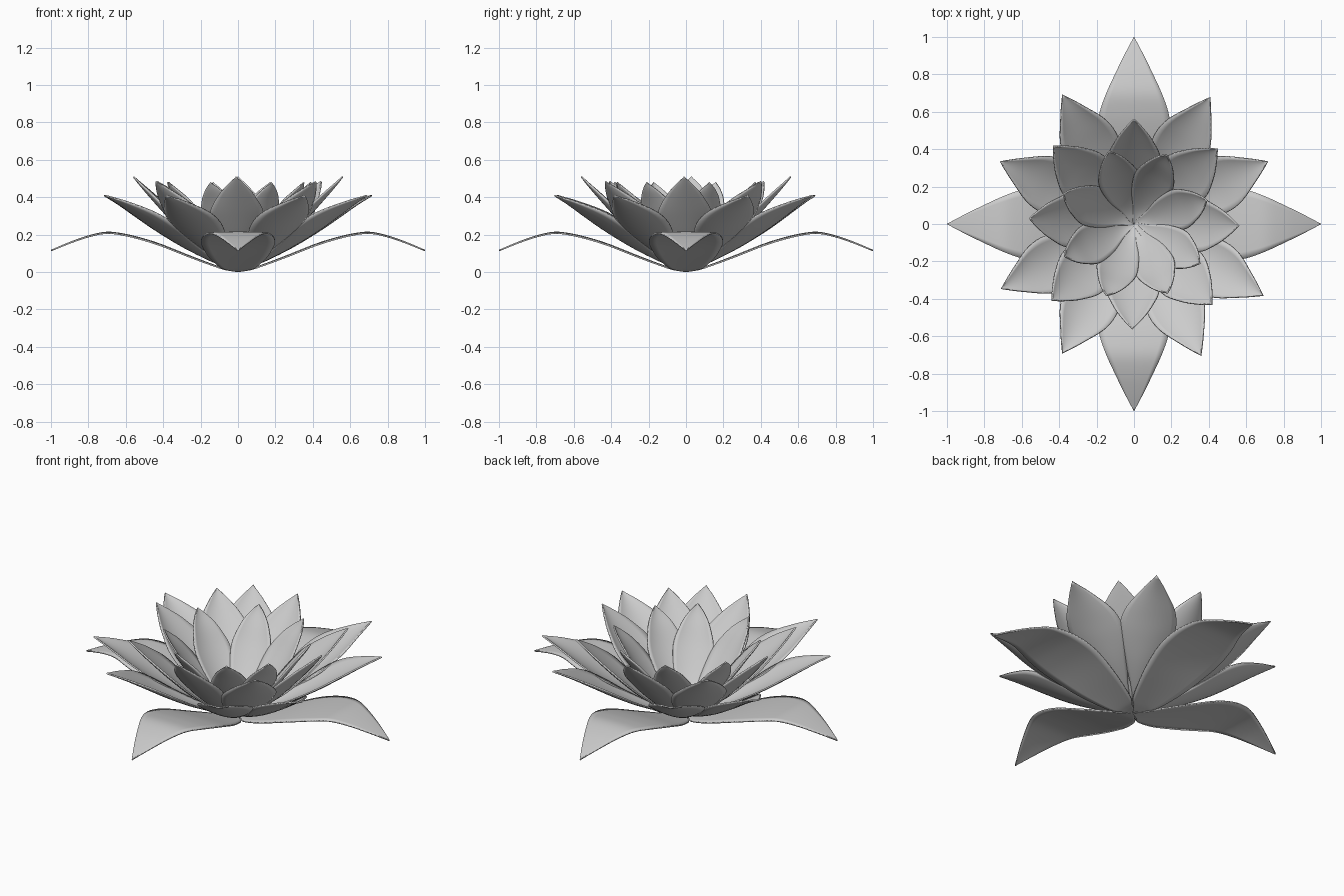
import bpy
from math import radians
from mathutils import Vector

cube = bpy.data.objects.get("Cube")
if cube:
    bpy.data.objects.remove(cube, do_unlink=True)

# One plain grey for the whole flower
grey = bpy.data.materials.new("petal_grey")
grey.use_nodes = True
colour = (0.6, 0.6, 0.6, 1)
grey.diffuse_color = colour
grey.node_tree.nodes["Principled BSDF"].inputs["Base Color"].default_value = colour


def smooth_path(points, steps=5):
    """Catmull-Rom curve through (radius, height, half width) stations."""
    p = [Vector(q) for q in points]
    p = [2 * p[0] - p[1]] + p + [2 * p[-1] - p[-2]]
    out = []
    for a, b, c, d in zip(p, p[1:], p[2:], p[3:]):
        for i in range(steps):
            t = i / steps
            out.append(0.5 * (2 * b + (c - a) * t + (2 * a - 5 * b + 4 * c - d) * t * t
                              + (3 * b - a - 3 * c + d) * t ** 3))
    return out + [p[-2]]


def petal_mesh(name, stations, cup, tilt=0.0, half=5):
    """Cupped blade pointing along +x, with a pointed tip."""
    path = smooth_path(stations)
    widest = max(s[2] for s in stations)
    verts, faces = [], []
    cols = 2 * half + 1
    for i, (r, z, w) in enumerate(path[:-1]):
        along = path[i + 1] - path[max(i - 1, 0)]
        normal = Vector((-along.y, 0, along.x)).normalized()
        w = max(w, 0.002)
        for j in range(cols):
            v = j / half - 1
            co = Vector((r, v * w, z + tilt * v * w))
            verts.append(co + normal * cup * v * v * w / widest)
    for i in range(len(path) - 2):
        for j in range(cols - 1):
            a = i * cols + j
            faces.append((a, a + cols, a + cols + 1, a + 1))
    # Close the point of the blade
    tip, last = len(verts), len(verts) - cols
    verts.append(Vector((path[-1].x, 0, path[-1].y)))
    faces += [(last + j, tip, last + j + 1) for j in range(cols - 1)]
    mesh = bpy.data.meshes.new(name)
    mesh.from_pydata(verts, [], faces)
    mesh.materials.append(grey)
    mesh.shade_smooth()
    return mesh


def ring(name, mesh, angles, scale=(1, 1, 1)):
    """Place copies of one blade around the centre."""
    for k, angle in enumerate(angles):
        ob = bpy.data.objects.new(f"{name}_{k + 1}", mesh)
        bpy.context.collection.objects.link(ob)
        ob.rotation_euler.z = radians(angle)
        ob.scale = scale
        solid = ob.modifiers.new("thickness", "SOLIDIFY")
        solid.thickness = 0.008
        solid.offset = 0
        bpy.ops.object.select_all(action="DESELECT")
        ob.select_set(True)
        bpy.context.view_layer.objects.active = ob
        bpy.ops.object.shade_smooth_by_angle(angle=radians(40))


# Drooping leaves at the base, broad close to the centre
leaf = petal_mesh("leaf", [
    (0, .005, .01), (.05, .012, .045), (.1, .026, .09), (.25, .082, .152), (.4, .142, .19),
    (.5, .175, .197), (.6, .2, .183), (.7, .212, .148), (.8, .192, .102),
    (.9, .157, .053), (1, .115, 0)], cup=-0.005)
ring("leaf", leaf, (0, 90, 180, 270))

# Wide outer petals on narrow bases, arching outward
outer = petal_mesh("outer_petal", [
    (0, .01, .008), (.13, .05, .03), (.3, .128, .092), (.45, .213, .148),
    (.57, .287, .14), (.69, .358, .07), (.79, .41, 0)], cup=0.035)
ring("outer_petal", outer, (25, 59, 119, 155, 206, 241, 297, 331))

# Upright middle petals, the diagonal ones leaning out further
middle = petal_mesh("middle_petal", [
    (0, .012, .008), (.12, .06, .04), (.25, .165, .11), (.37, .29, .142),
    (.46, .39, .1), (.52, .46, .047), (.56, .51, 0)], cup=0.033)
ring("middle_petal", middle, (-1, 90, 177, 269))
ring("diagonal_petal", middle, (42, 136, 223, 314), (1.07, 1.05, 0.95))

# Inner petals, slightly tilted so that each meets the next
inner = petal_mesh("inner_petal", [
    (0, .015, .01), (.08, .06, .04), (.17, .15, .088), (.27, .275, .11),
    (.34, .375, .08), (.385, .437, .04), (.41, .48, 0)], cup=0.022, tilt=0.05)
ring("inner_petal", inner, (18, 65, 109, 157, 205, 249, 296, 329))
